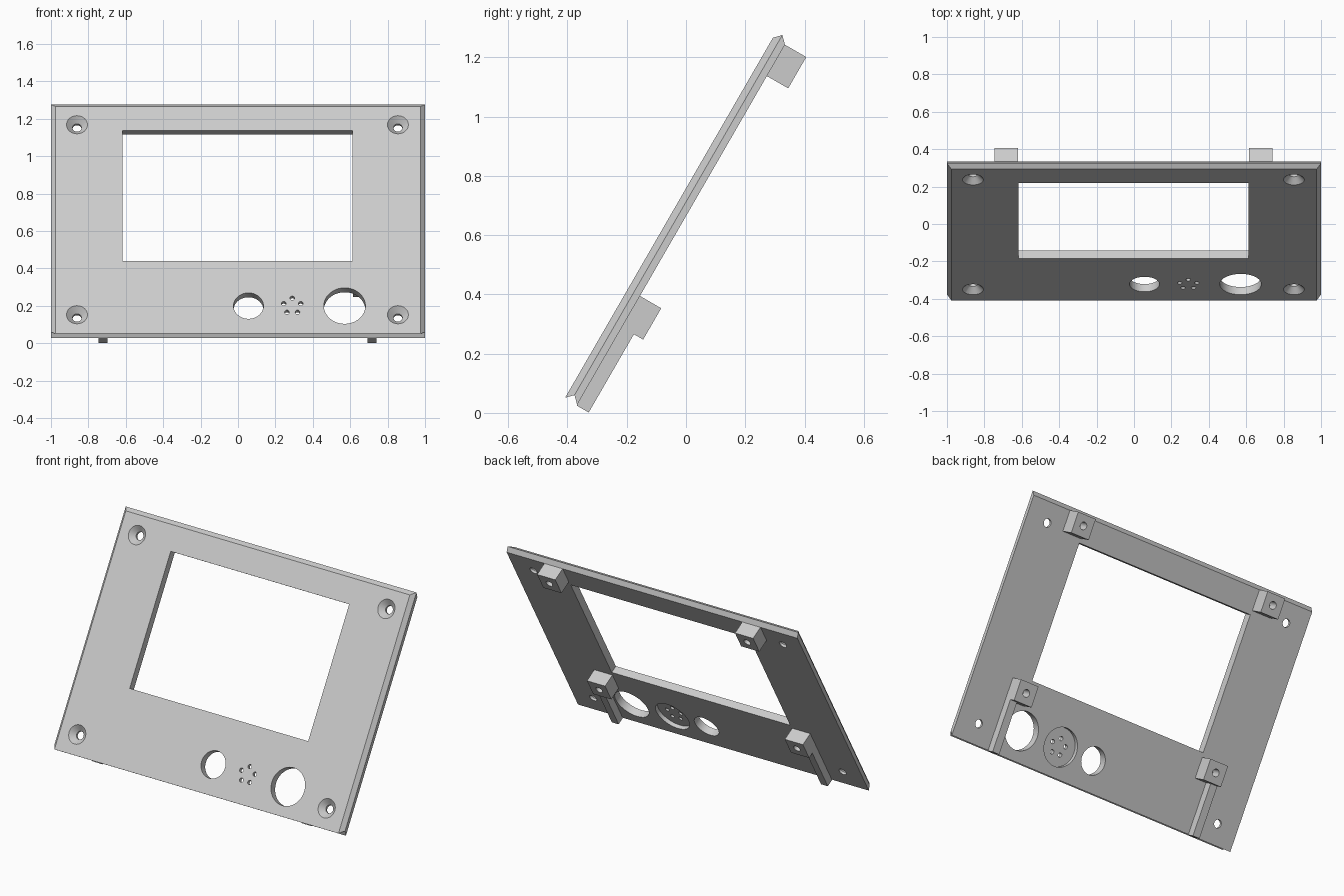
import bpy, bmesh, math
from mathutils import Matrix, Vector

if "Cube" in bpy.data.objects:
    bpy.data.objects.remove(bpy.data.objects["Cube"])

TILT = Matrix.Rotation(math.radians(60), 4, 'X')   # lays the flat panel back on its slope
BACK, MID, FRONT = 0.332, 0.356, 0.379             # panel depth levels
LOW, HIGH = -0.16, 1.243                           # panel ends along the slope
ROW = 0.012                                        # centre line of the lower openings
CENTRE = -0.003                                    # middle of the window and mounts

grey = bpy.data.materials.new("light_grey")
grey.use_nodes = True
grey.diffuse_color = (0.6, 0.6, 0.6, 1)
grey.node_tree.nodes["Principled BSDF"].inputs["Base Color"].default_value = (0.6, 0.6, 0.6, 1)


def make(name, bm):
    bmesh.ops.recalc_face_normals(bm, faces=bm.faces)
    mesh = bpy.data.meshes.new(name)
    bm.to_mesh(mesh)
    bm.free()
    mesh.materials.append(grey)
    obj = bpy.data.objects.new(name, mesh)
    bpy.context.collection.objects.link(obj)
    return obj


def box(name, lo, hi):
    lo, hi = Vector(lo), Vector(hi)
    bm = bmesh.new()
    bmesh.ops.create_cube(bm, size=1)
    bmesh.ops.scale(bm, vec=hi - lo, verts=bm.verts)
    bmesh.ops.translate(bm, vec=(lo + hi) / 2, verts=bm.verts)
    return make(name, bm)


def drill(name, x, v, r_low, r_high, w_low, w_high, sides=48):
    bm = bmesh.new()
    bmesh.ops.create_cone(bm, cap_ends=True, segments=sides, radius1=r_low,
                          radius2=r_high, depth=w_high - w_low)
    bmesh.ops.translate(bm, vec=(x, v, (w_low + w_high) / 2), verts=bm.verts)
    return make(name, bm)


def cut(obj, cutter):
    mod = obj.modifiers.new("cut", 'BOOLEAN')
    mod.operation, mod.solver, mod.object = 'DIFFERENCE', 'EXACT', cutter
    bpy.context.view_layer.objects.active = obj
    bpy.ops.object.modifier_apply(modifier=mod.name)
    bpy.data.objects.remove(cutter)


# Panel slab: bevelled front sides, ridge along the top, groove along the bottom
bm = bmesh.new()
rings = []
for half, shift, w in ((1, 0, BACK), (1, 0.024, MID), (0.977, 0, FRONT)):
    rings.append([bm.verts.new((sx * half, v + shift, w))
                  for sx, v in ((-1, LOW), (1, LOW), (1, HIGH), (-1, HIGH))])
bm.faces.new(rings[0])
bm.faces.new(rings[-1])
for a, b in zip(rings, rings[1:]):
    for i in range(4):
        j = (i + 1) % 4
        bm.faces.new((a[i], a[j], b[j], b[i]))
panel = make("panel", bm)

# Window and the two round openings
cut(panel, box("cutter", (CENTRE - 0.614, 0.29, 0.2), (CENTRE + 0.614, 1.096, 0.5)))
for x, r in ((0.056, 0.08), (0.57, 0.111)):
    cut(panel, drill("cutter", x, ROW, r, r, 0.2, 0.5, 64))

# Countersunk screw holes in the corners
for x in (CENTRE - 0.858, CENTRE + 0.858):
    for v in (-0.043, 1.13):
        cut(panel, drill("cutter", x, v, 0.024, 0.024, 0.2, 0.5, 32))
        cut(panel, drill("cutter", x, v, 0.024, 0.066, FRONT - 0.032, FRONT + 0.01, 32))

# Sounder recess in the back with five small holes through it
cut(panel, drill("cutter", 0.29, ROW, 0.111, 0.111, 0.2, MID, 64))
for i in range(5):
    a = math.radians(90 + 72 * i)
    cut(panel, drill("cutter", 0.29 + 0.048 * math.cos(a), ROW + 0.048 * math.sin(a),
                     0.0125, 0.0125, 0.2, 0.5, 16))

# Bored mounting blocks, with a rib below each lower one
parts = [panel]
for side, s in (("left", 1), ("right", -1)):
    inner, outer = sorted((CENTRE + s * 0.618, CENTRE + s * 0.743))
    for level, v in (("lower", 0.142), ("upper", 1.121)):
        block = box(f"{level}_{side}_mount", (inner, v, 0.249), (outer, v + 0.122, BACK))
        cut(block, drill("cutter", (inner + outer) / 2, v + 0.061, 0.022, 0.022, 0.2, 0.31, 24))
        parts.append(block)
    a, b = sorted((CENTRE + s * 0.696, CENTRE + s * 0.743))
    parts.append(box(f"{side}_rib", (a, LOW - 0.003, 0.285), (b, 0.142, BACK)))

# Tilt everything and smooth the bores
bpy.ops.object.select_all(action='DESELECT')
for obj in parts:
    obj.data.transform(TILT)
    obj.select_set(True)
bpy.context.view_layer.objects.active = panel
bpy.ops.object.shade_smooth_by_angle(angle=math.radians(30))
